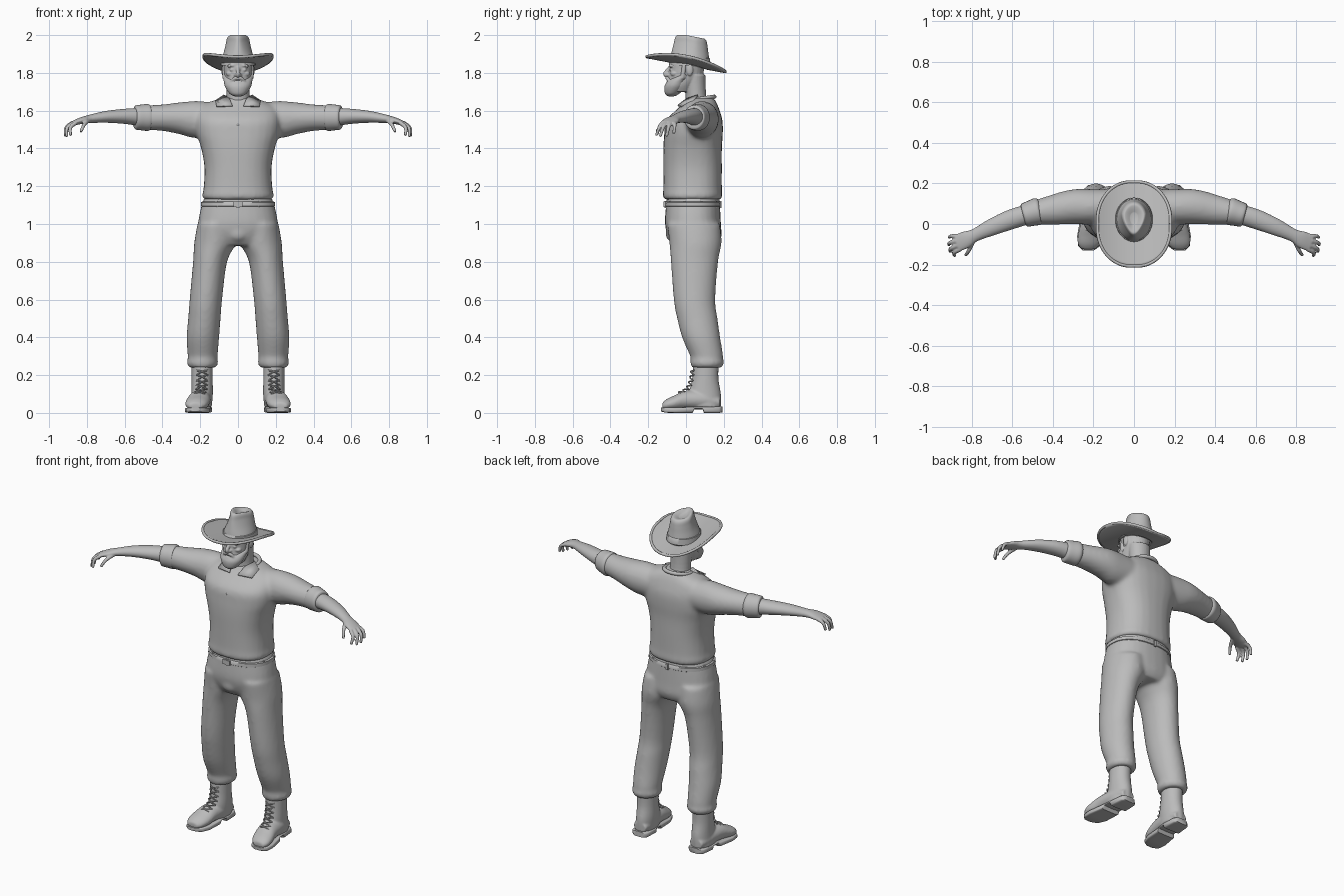
import bpy, bmesh, math
from mathutils import Vector, Matrix

old = bpy.data.objects.get("Cube")
if old:
    bpy.data.objects.remove(old)

X, Y, Z = Vector((1, 0, 0)), Vector((0, 1, 0)), Vector((0, 0, 1))

clay = bpy.data.materials.new("clay grey")
clay.use_nodes = True
clay.diffuse_color = (0.5, 0.5, 0.5, 1)
clay.node_tree.nodes["Principled BSDF"].inputs["Base Color"].default_value = clay.diffuse_color


def spline(rings, steps):
    """Catmull-Rom interpolation between the given rings."""
    out, last = [], len(rings) - 1
    for i in range(last):
        a, b, c, d = (rings[min(max(k, 0), last)] for k in (i - 1, i, i + 1, i + 2))
        for s in range(steps):
            t = s / steps
            out.append([q + t / 2 * (r - p + t * (2 * p - 5 * q + 4 * r - w + t * (3 * (q - r) + w - p)))
                        for p, q, r, w in zip(a, b, c, d)])
    return out + [list(rings[-1])]


def loft(bm, rings, axis=Z, ref=X, n=28, p=2, steps=4):
    """Skin elliptical rings (x, y, z, radius, radius); axis None follows the path."""
    rings = spline(rings, steps)
    loops = []
    for i, (x, y, z, a, b) in enumerate(rings):
        ahead, back = rings[min(i + 1, len(rings) - 1)], rings[max(i - 1, 0)]
        t = axis or (Vector(ahead[:3]) - Vector(back[:3])).normalized()
        u = (ref - t * ref.dot(t)).normalized()
        v = t.cross(u)
        loop = []
        for k in range(n):
            c, s = math.cos(math.tau * k / n), math.sin(math.tau * k / n)
            c = math.copysign(abs(c) ** (2 / p), c)
            s = math.copysign(abs(s) ** (2 / p), s)
            loop.append(bm.verts.new(Vector((x, y, z)) + u * a * c + v * b * s))
        loops.append(loop)
    for lo, hi in zip(loops, loops[1:]):
        for k in range(n):
            bm.faces.new((lo[k], lo[(k + 1) % n], hi[(k + 1) % n], hi[k]))
    bm.faces.new(loops[0][::-1])
    bm.faces.new(loops[-1])


def stack(bm, rows, **kw):
    """Centred upright loft from (z, y, half width, half depth) rows."""
    loft(bm, [(0, y, z, a, b) for z, y, a, b in rows], **kw)


def tube(bm, points, r, tip=None, ref=Y, n=10):
    radii = [r + ((tip or r) - r) * i / (len(points) - 1) for i in range(len(points))]
    loft(bm, [(*q, s, s) for q, s in zip(points, radii)], axis=None, ref=ref, n=n, steps=3)


def ball(bm, centre, size, turn=0):
    m = Matrix.Translation(centre) @ Matrix.Rotation(turn, 4, "Y") @ Matrix.Diagonal((*size, 1))
    bmesh.ops.create_uvsphere(bm, u_segments=16, v_segments=10, radius=1, matrix=m)


def box(bm, centre, size, turn=0):
    m = Matrix.Translation(centre) @ Matrix.Rotation(turn, 4, "Z") @ Matrix.Diagonal((*size, 1))
    bmesh.ops.create_cube(bm, size=1, matrix=m)


def finish(name, bm, mirror=False, voxel=0, relax=0, thick=0):
    bmesh.ops.recalc_face_normals(bm, faces=bm.faces)
    me = bpy.data.meshes.new(name)
    bm.to_mesh(me)
    bm.free()
    ob = bpy.data.objects.new(name, me)
    bpy.context.collection.objects.link(ob)
    me.materials.append(clay)
    bpy.ops.object.select_all(action="DESELECT")
    ob.select_set(True)
    bpy.context.view_layer.objects.active = ob
    bpy.ops.object.shade_smooth_by_angle(angle=math.radians(50))
    if mirror:
        ob.modifiers.new("mirror", "MIRROR").use_mirror_merge = False
    if thick:
        ob.modifiers.new("thickness", "SOLIDIFY").thickness = thick
    if voxel:
        mod = ob.modifiers.new("blend", "REMESH")
        mod.mode, mod.voxel_size, mod.use_smooth_shade = "VOXEL", voxel, True
        mod = ob.modifiers.new("relax", "SMOOTH")
        mod.factor, mod.iterations = 0.5, relax


# Shirt: torso and sleeves blended into one skin
bm = bmesh.new()
stack(bm, [(1.13, .035, .18, .15), (1.15, .035, .19, .158), (1.19, .035, .182, .155), (1.3, .035, .178, .155),
           (1.4, .035, .195, .155), (1.48, .04, .22, .155), (1.55, .045, .225, .148), (1.61, .065, .21, .11),
           (1.645, .075, .15, .085), (1.67, .075, .08, .07)], p=2.4)
for side in (1, -1):
    loft(bm, [(side * x, y, z, a, b) for x, y, z, a, b in (
        (.08, .085, 1.55, .085, .09), (.22, .085, 1.553, .088, .098), (.3, .085, 1.56, .086, .086),
        (.4, .07, 1.563, .074, .07), (.51, .052, 1.563, .056, .064))], axis=None, ref=Y)
finish("shirt", bm, voxel=.011, relax=8)

# Rolled sleeve cuffs
bm = bmesh.new()
loft(bm, [(.465, .064, 1.564, .056, .06), (.475, .062, 1.564, .067, .071), (.51, .052, 1.564, .063, .068),
          (.54, .043, 1.564, .058, .064), (.547, .041, 1.564, .048, .05)], axis=None, ref=Y)
finish("sleeve_cuff", bm, mirror=True)

# Collar band, collar points and button
bm = bmesh.new()
ring = [(.082 * math.cos(a), .072 + .078 * math.sin(a), 1.662 + .012 * math.sin(a))
        for a in (math.tau * k / 24 - .9 for k in range(20))]
tube(bm, ring, .011, ref=Z)
finish("collar_band", bm)
bm = bmesh.new()
bm.faces.new([bm.verts.new(v) for v in ((.075, .06, 1.685), (.12, .035, 1.655), (.115, -.03, 1.628),
                                        (.03, -.045, 1.63), (.045, .0, 1.665))])
finish("collar_point", bm, mirror=True, thick=.01)
bm = bmesh.new()
ball(bm, (0, -.108, 1.525), (.006, .004, .006))
finish("shirt_button", bm)

# Forearms and hands
bm = bmesh.new()
loft(bm, [(.5, .055, 1.566, .048, .05), (.6, .025, 1.57, .049, .04), (.7, -.015, 1.567, .042, .031),
          (.785, -.055, 1.556, .032, .022), (.83, -.077, 1.547, .042, .018), (.875, -.095, 1.533, .043, .012)],
     axis=None, ref=Y)
for finger in (((.86, -.125, 1.535), (.888, -.142, 1.51), (.885, -.157, 1.468)),
               ((.87, -.105, 1.535), (.905, -.122, 1.51), (.907, -.137, 1.462)),
               ((.875, -.083, 1.535), (.91, -.093, 1.51), (.914, -.103, 1.463)),
               ((.865, -.06, 1.535), (.9, -.06, 1.519), (.912, -.065, 1.478)),
               ((.79, -.075, 1.55), (.815, -.13, 1.525), (.832, -.155, 1.488))):
    tube(bm, finger, .012, .008)
finish("forearm_and_hand", bm, mirror=True, voxel=.0045, relax=3)

# Trousers: hips and legs blended, with a gathered hem
bm = bmesh.new()
stack(bm, [(1.145, .037, .175, .14), (1.1, .037, .193, .143), (1, .037, .212, .148),
           (.93, .047, .205, .14), (.885, .05, .15, .115)], p=2.3)
for side in (1, -1):
    loft(bm, [(side * x, y, z, a, b) for z, x, y, a, b in (
        (1, .115, .04, .1, .14), (.9, .122, .05, .11, .138), (.8, .148, .045, .09, .125), (.6, .17, .045, .086, .11),
        (.5, .178, .06, .086, .107), (.4, .186, .08, .086, .101), (.31, .187, .107, .08, .089),
        (.29, .187, .11, .078, .086), (.265, .188, .112, .084, .09), (.24, .188, .11, .072, .08))])
ball(bm, (0, -.06, .95), (.06, .05, .05))
finish("trousers", bm, voxel=.011, relax=7)

# Belt with loops and buckle
bm = bmesh.new()
stack(bm, [(1.09, .037, .185, .14), (1.095, .037, .197, .147), (1.115, .037, .196, .146), (1.12, .037, .18, .14)],
      p=2.3, steps=1, n=48)
finish("belt", bm)
bm = bmesh.new()
for k in range(10):
    a = math.tau * (k + .5) / 10
    box(bm, (.19 * math.cos(a), .037 + .146 * math.sin(a), 1.103), (.012, .014, .036), a)
finish("belt_loops", bm)
bm = bmesh.new()
box(bm, (0, -.113, 1.104), (.05, .01, .028))
finish("belt_buckle", bm)

# Boots
bm = bmesh.new()
loft(bm, [(.19, .105, .27, .056, .068), (.19, .102, .18, .056, .07), (.19, .1, .1, .057, .085), (.195, .1, .03, .056, .085)])
loft(bm, [(.192, .18, .055, .042, .03), (.195, .1, .068, .058, .05), (.205, 0, .068, .06, .05),
          (.215, -.06, .053, .063, .04), (.222, -.1, .044, .055, .03), (.226, -.125, .036, .034, .018)], axis=Y)
finish("boot", bm, mirror=True, voxel=.006, relax=6)

# Soles with a raised arch and heel block
bm = bmesh.new()
loft(bm, [(.192, .192, .018, .034, .016), (.193, .175, .017, .052, .017), (.195, .095, .017, .058, .017),
          (.196, .088, .027, .056, .007), (.2, .045, .027, .056, .007), (.204, .035, .016, .06, .016),
          (.215, -.06, .014, .066, .014), (.222, -.11, .015, .053, .014), (.226, -.132, .018, .026, .01)],
     axis=Y, p=5, steps=1)
finish("boot_sole", bm, mirror=True)

# Criss-cross laces up the instep
bm = bmesh.new()
path = spline([(.19, .03, .225), (.19, .022, .17), (.194, .002, .125), (.206, -.045, .1)], 2)
for low, high in zip(path, path[1:]):
    for s in (.03, -.03):
        mid = [(a + b) / 2 for a, b in zip(low, high)]
        tube(bm, [(low[0] - s, low[1] + .014, low[2]), (mid[0], mid[1] - .004, mid[2] + .006),
                  (high[0] + s, high[1] + .014, high[2])], .004, ref=Z, n=6)
finish("boot_laces", bm, mirror=True)

# Head, neck, nose, brows and ears
bm = bmesh.new()
stack(bm, [(1.7, -.03, .05, .06), (1.735, -.025, .066, .075), (1.78, -.004, .073, .09),
           (1.82, .003, .077, .093), (1.87, .01, .078, .098), (1.92, .018, .058, .078)])
stack(bm, [(1.6, .06, .068, .065), (1.68, .052, .06, .055), (1.79, .045, .066, .058)])
tube(bm, [(0, -.078, 1.838), (0, -.096, 1.815), (0, -.11, 1.795), (0, -.096, 1.783)], .009, .014, ref=X)
for s in (1, -1):
    ball(bm, (s * .012, -.094, 1.79), (.009, .011, .008))
    ball(bm, (s * .033, -.078, 1.838), (.026, .013, .008), s * .15)
    ball(bm, (s * .032, -.08, 1.816), (.013, .008, .008))
    ball(bm, (s * .042, -.062, 1.795), (.022, .02, .014))
    ball(bm, (s * .079, .02, 1.815), (.009, .018, .031))
finish("head", bm, voxel=.0045, relax=2)

# Full beard, sideburns, moustache and lower lip
bm = bmesh.new()
stack(bm, [(1.676, -.078, .02, .018), (1.69, -.073, .045, .038), (1.725, -.058, .068, .057),
           (1.752, -.045, .075, .057), (1.775, -.022, .079, .055), (1.79, -.008, .078, .035)])
for s in (1, -1):
    tube(bm, [(s * .002, -.1, 1.774), (s * .022, -.096, 1.768), (s * .04, -.082, 1.745)], .011, .008, ref=Z)
    tube(bm, [(s * .07, -.01, 1.86), (s * .072, -.012, 1.82), (s * .07, -.02, 1.77)], .012, ref=X)
ball(bm, (0, -.096, 1.748), (.02, .01, .007))
finish("beard", bm, voxel=.0045, relax=2)

# Hat brim: tilted back, sides curled up
bm = bmesh.new()
n, loops = 56, []
for j in range(9):
    t, loop = j / 8, []
    for k in range(n):
        c, s = math.cos(math.tau * k / n), math.sin(math.tau * k / n)
        x = (.075 + .108 * t) * math.copysign(abs(c) ** .9, c)
        y = .02 * (1 - t) + (.09 + .12 * t) * math.copysign(abs(s) ** .9, s)
        loop.append(bm.verts.new((x, y, 1.85 - .19 * y + .042 * (x / .18) ** 2)))
    loops.append(loop)
for a, b in zip(loops, loops[1:]):
    for k in range(n):
        bm.faces.new((a[k], b[k], b[(k + 1) % n], a[(k + 1) % n]))
finish("hat_brim", bm, thick=.012)

# Rolled brim edge
bm = bmesh.new()
rim = [(.18 * math.cos(a), .207 * math.sin(a), 1.846 - .04 * math.sin(a) + .042 * math.cos(a) ** 2)
       for a in (math.tau * k / n for k in range(n + 1))]
rim = [(x * (1 + .09 * abs(x * y) / .037), y * (1 + .09 * abs(x * y) / .037), z) for x, y, z in rim]
tube(bm, rim, .008, ref=Z, n=8)
finish("hat_brim_edge", bm)

# Hat crown: pinched towards the front, dented top
bm = bmesh.new()
stack(bm, [(1.84, .02, .092, .108), (1.88, .02, .086, .103), (1.92, .022, .076, .096), (1.96, .025, .068, .089),
           (1.988, .026, .063, .083), (2, .026, .053, .072), (1.997, .026, .04, .055), (1.985, .026, .02, .03)], n=40)
for v in bm.verts:
    high = min(max((v.co.z - 1.87) / .1, 0), 1)
    v.co.x *= 1 - .42 * high * min(max((.05 - v.co.y) / .11, 0), 1)
    v.co.z -= .2 * high * max(v.co.y, 0)
finish("hat_crown", bm)

# Hat band
bm = bmesh.new()
stack(bm, [(1.845, .02, .094, .11), (1.875, .02, .09, .107), (1.88, .02, .08, .1)], n=40, steps=1)
finish("hat_band", bm)
